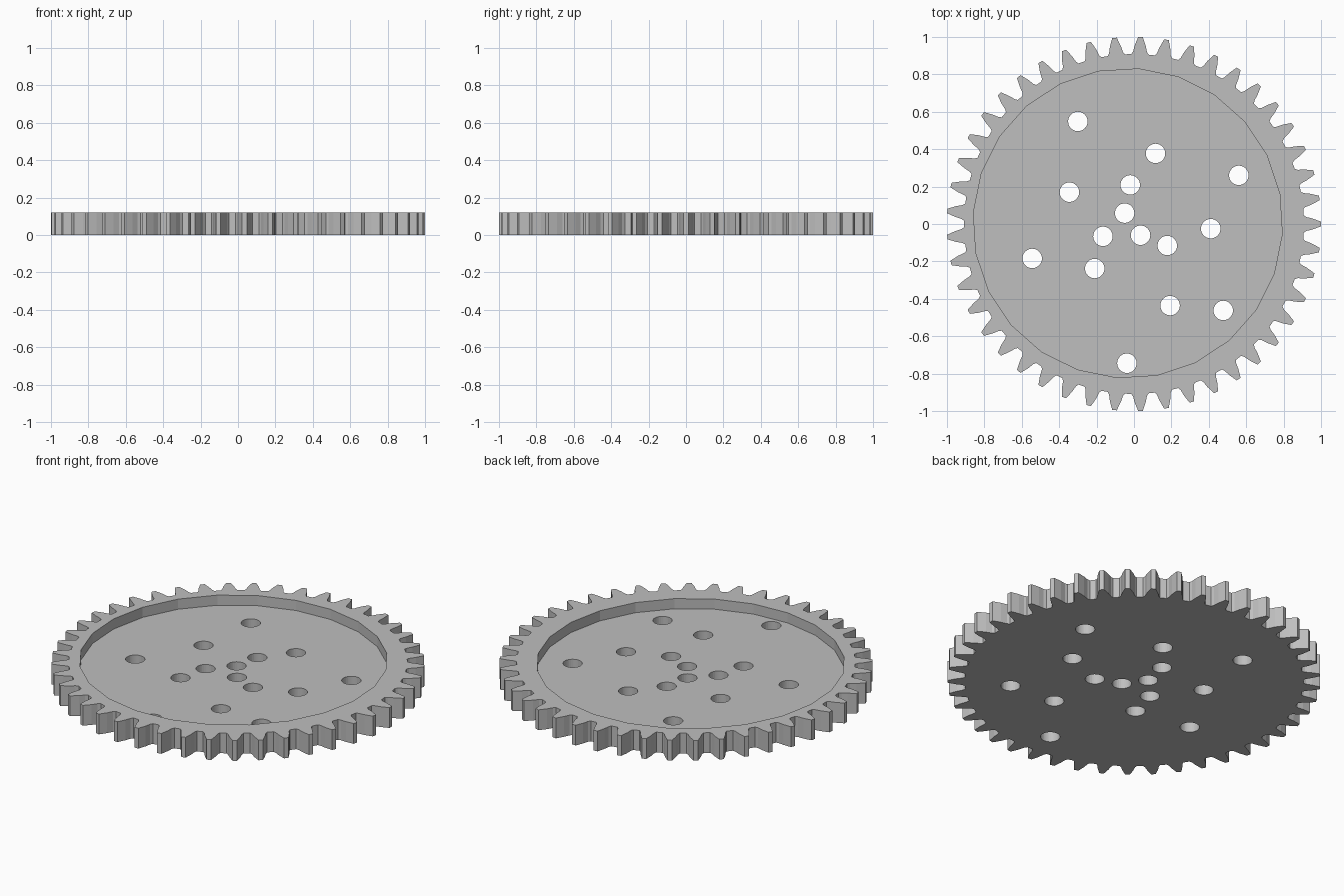
import bpy, bmesh, math

if "Cube" in bpy.data.objects:
    bpy.data.objects.remove(bpy.data.objects["Cube"], do_unlink=True)

TEETH = 45
THICK = 0.12
FLOOR = 0.06
# One tooth, as (degrees from its centre line, radius)
TOOTH = [(-2.9, 0.908), (-2.3, 0.922), (-1.75, 0.955), (-0.7, 1.0),
         (0.7, 1.0), (1.75, 0.955), (2.3, 0.922), (2.9, 0.908)]
HOLE_R = 0.052
HOLES = [(-0.30, 0.548), (0.115, 0.377), (0.56, 0.26), (-0.02, 0.209),
         (-0.345, 0.17), (-0.05, 0.058), (-0.166, -0.066), (0.035, -0.06),
         (0.178, -0.115), (0.41, -0.025), (-0.544, -0.184), (-0.21, -0.238),
         (0.193, -0.436), (0.477, -0.462), (-0.038, -0.744)]


def polar(deg, r, cx=0.0, cy=0.0):
    a = math.radians(deg)
    return (cx + r * math.cos(a), cy + r * math.sin(a))


def ring(n, r, cx, cy, start=0.0):
    return [polar(start + 360 * i / n, r, cx, cy) for i in range(n)]


def prisms(name, outlines, z0, z1):
    """Extrude closed outlines between two heights into one object."""
    bm = bmesh.new()
    for pts in outlines:
        low = bm.faces.new([bm.verts.new((x, y, z0)) for x, y in pts])
        ext = bmesh.ops.extrude_face_region(bm, geom=[low], use_keep_orig=True)
        up = [g for g in ext["geom"] if isinstance(g, bmesh.types.BMVert)]
        bmesh.ops.translate(bm, verts=up, vec=(0, 0, z1 - z0))
    bmesh.ops.recalc_face_normals(bm, faces=bm.faces)
    mesh = bpy.data.meshes.new(name)
    bm.to_mesh(mesh)
    bm.free()
    obj = bpy.data.objects.new(name, mesh)
    bpy.context.collection.objects.link(obj)
    return obj


def cut(target, cutter):
    """Subtract the cutter, then remove it."""
    mod = target.modifiers.new("cut", "BOOLEAN")
    mod.operation = "DIFFERENCE"
    mod.solver = "EXACT"
    mod.object = cutter
    bpy.context.view_layer.objects.active = target
    bpy.ops.object.modifier_apply(modifier=mod.name)
    bpy.data.objects.remove(cutter, do_unlink=True)


# Toothed disc
outline = [polar(360 * i / TEETH + a, r) for i in range(TEETH) for a, r in TOOTH]
gear = prisms("gear_wheel", [outline], 0.0, THICK)

# Shallow 24-sided recess in the top, slightly off centre
cut(gear, prisms("recess_cutter", [ring(24, 0.827, -0.033, 0.004, -4)], FLOOR, THICK + 0.1))

# Scattered through holes
cut(gear, prisms("hole_cutter", [ring(32, HOLE_R, x, y) for x, y in HOLES], -0.1, THICK + 0.1))

# Plain grey
grey = bpy.data.materials.new("grey")
grey.use_nodes = True
colour = (0.52, 0.52, 0.52, 1.0)
grey.diffuse_color = colour
grey.node_tree.nodes["Principled BSDF"].inputs["Base Color"].default_value = colour
gear.data.materials.clear()
gear.data.materials.append(grey)
for poly in gear.data.polygons:
    poly.material_index = 0
    poly.use_smooth = False
